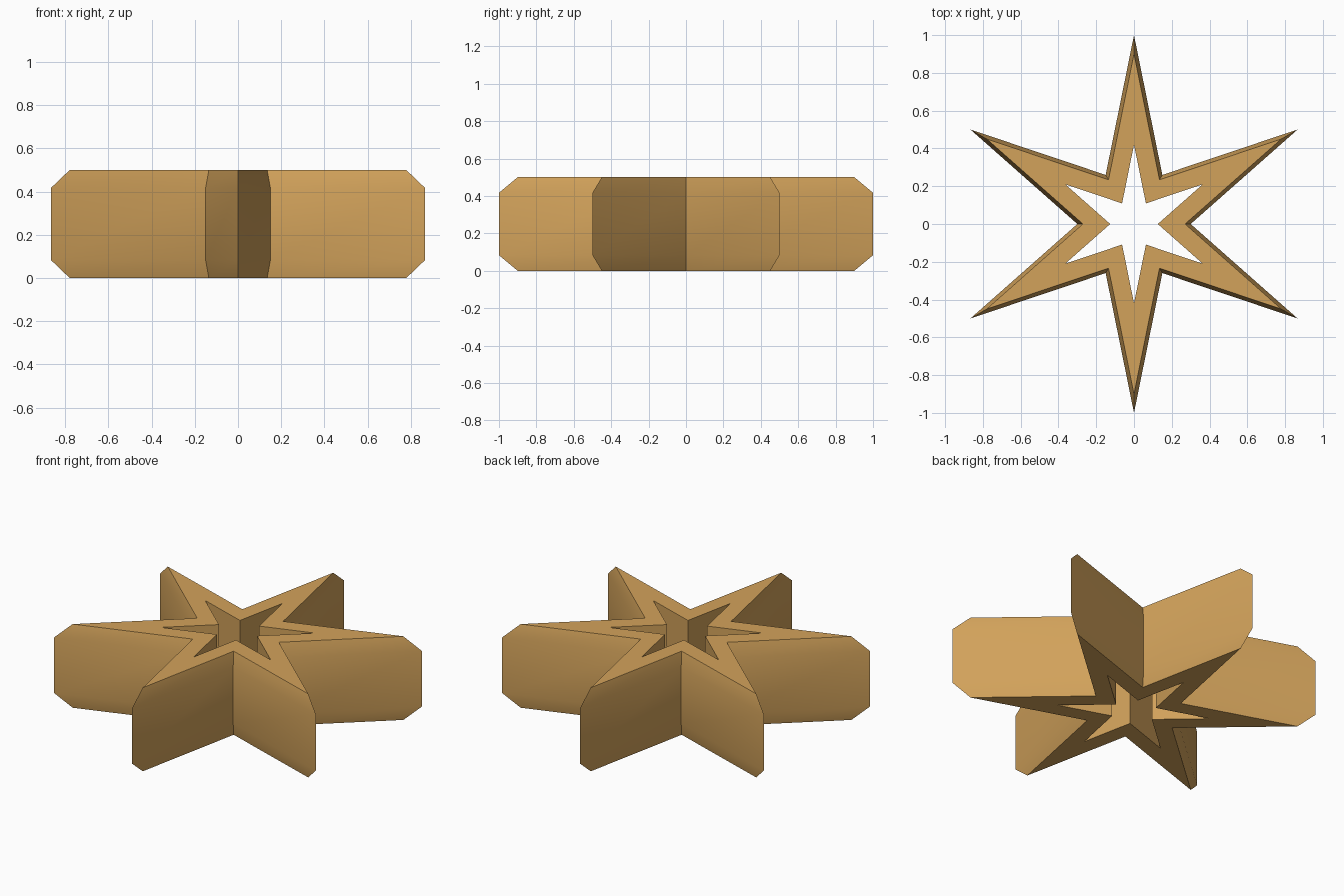
import bpy, bmesh
from math import cos, sin, pi, radians

if "Cube" in bpy.data.objects:
    bpy.data.objects.remove(bpy.data.objects["Cube"], do_unlink=True)

# Golden tan material
tan = bpy.data.materials.new("golden_tan")
tan.use_nodes = True
colour = (0.65, 0.365, 0.105, 1)
tan.diffuse_color = colour
tan.node_tree.nodes["Principled BSDF"].inputs["Base Color"].default_value = colour

POINTS = 6
HEIGHT, BEVEL = 0.5, 0.083
bm = bmesh.new()


def star_ring(tip, notch, z):
    """One star outline, first tip towards +y."""
    ring = []
    for i in range(POINTS * 2):
        r = notch if i % 2 else tip
        a = pi / 2 + i * pi / POINTS
        ring.append(bm.verts.new((r * cos(a), r * sin(a), z)))
    return ring


# Closed cross-section: chamfered outer wall, then straight star-shaped hole
section = [
    (0.9, 0.27, 0), (1, 0.3, BEVEL),
    (1, 0.3, HEIGHT - BEVEL), (0.9, 0.27, HEIGHT),
    (0.42, 0.126, HEIGHT), (0.42, 0.126, 0),
]
rings = [star_ring(*s) for s in section]
for k, low in enumerate(rings):
    high = rings[(k + 1) % len(rings)]
    for i in range(POINTS * 2):
        j = (i + 1) % (POINTS * 2)
        bm.faces.new((low[i], low[j], high[j], high[i]))
bmesh.ops.recalc_face_normals(bm, faces=bm.faces[:])

mesh = bpy.data.meshes.new("star_ring")
bm.to_mesh(mesh)
bm.free()
mesh.materials.append(tan)
star = bpy.data.objects.new("star_ring", mesh)
bpy.context.collection.objects.link(star)

# Smooth the shallow chamfer, keep rims and points sharp
bpy.ops.object.select_all(action="DESELECT")
star.select_set(True)
bpy.context.view_layer.objects.active = star
bpy.ops.object.shade_smooth_by_angle(angle=radians(30))
